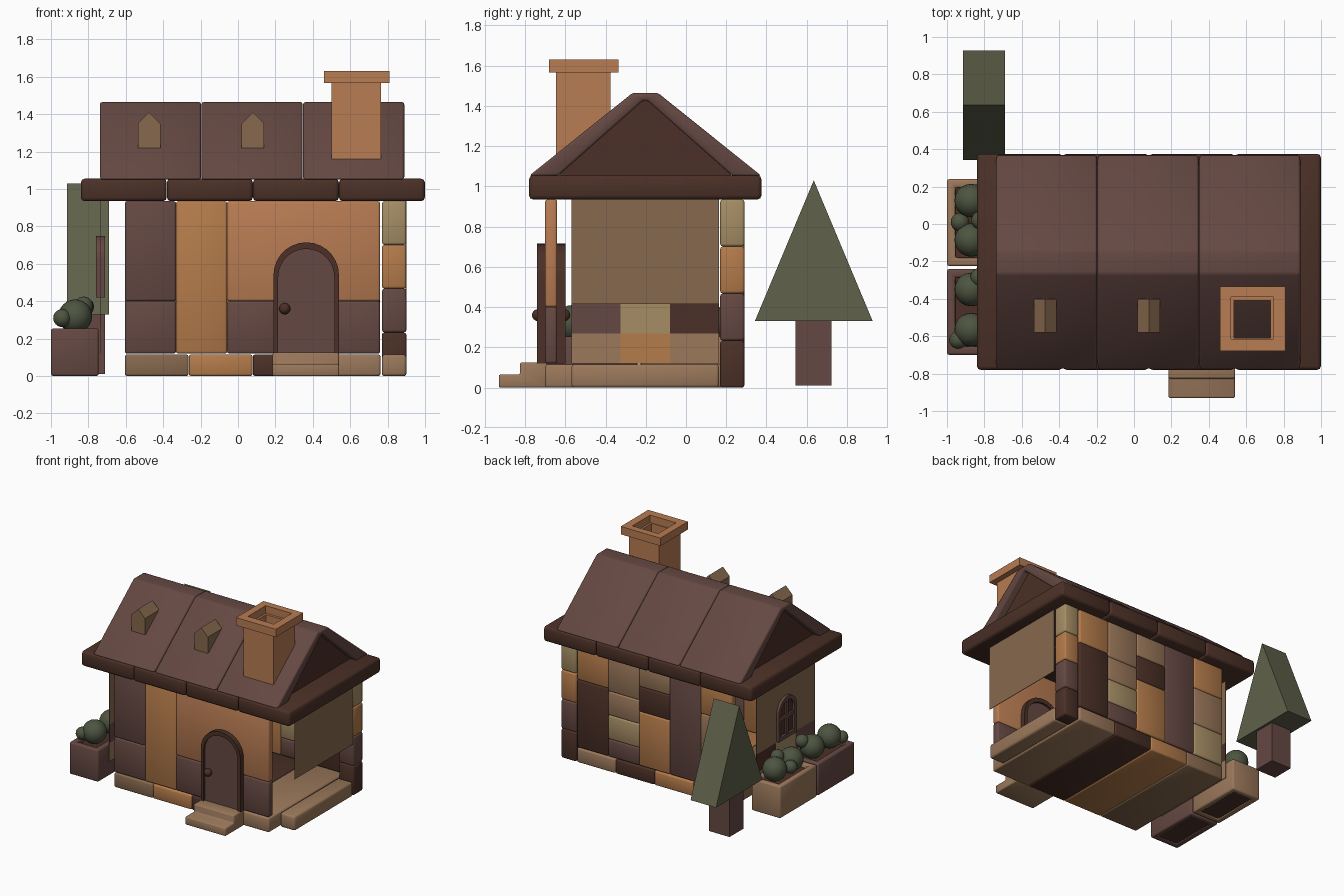
import bpy, bmesh, math

if "Cube" in bpy.data.objects:
    bpy.data.objects.remove(bpy.data.objects["Cube"])

PAL = {"plum": (.13, .065, .055), "dark": (.07, .03, .02), "orange": (.46, .2, .07),
       "clay": (.48, .2, .085), "tan": (.33, .19, .105), "sand": (.38, .27, .13),
       "brown": (.24, .14, .075), "leaf": (.115, .12, .068), "bush": (.075, .09, .052)}
MATS = {}
for n, c in PAL.items():
    MATS[n] = bpy.data.materials.new(n)
    MATS[n].diffuse_color = (*c, 1)


def finish(name, bm, color, bevel=0.0):
    bmesh.ops.recalc_face_normals(bm, faces=bm.faces)
    me = bpy.data.meshes.new(name)
    bm.to_mesh(me)
    bm.free()
    ob = bpy.data.objects.new(name, me)
    bpy.context.collection.objects.link(ob)
    me.materials.append(MATS[color])
    if bevel:
        m = ob.modifiers.new("bevel", "BEVEL")
        m.width, m.segments = bevel, 2
        for p in me.polygons:
            p.use_smooth = True
    return ob


def prism(name, prof, axis, a, b, color, bevel=0.0, hole=None):
    """Extrude a profile along an axis; optional matching inner loop makes a band."""
    bm = bmesh.new()

    def put(p, d):
        return bm.verts.new({"x": (d, p[0], p[1]), "y": (p[0], d, p[1]), "z": (p[0], p[1], d)}[axis])
    n = len(prof)
    rings = [[[put(p, d) for p in loop] for d in (a, b)] for loop in ([prof, hole] if hole else [prof])]
    for lo, hi in rings:
        for i in range(n):
            bm.faces.new((lo[i], lo[(i + 1) % n], hi[(i + 1) % n], hi[i]))
    for s in (0, 1):
        if hole:
            o, h = rings[0][s], rings[1][s]
            for i in range(n):
                bm.faces.new((o[i], o[(i + 1) % n], h[(i + 1) % n], h[i]))
        else:
            bm.faces.new(rings[0][s])
    return finish(name, bm, color, bevel)


def rect(x0, x1, y0, y1):
    return [(x0, y0), (x1, y0), (x1, y1), (x0, y1)]


def box(name, x0, x1, y0, y1, z0, z1, color, bevel=0.0):
    return prism(name, rect(x0, x1, y0, y1), "z", z0, z1, color, bevel)


def arch(c, w, z0, top, n=14):
    """Door-like outline: straight sides and a round head."""
    zc = top - w
    return [(c + w, z0)] + [(c + w * math.cos(math.pi * i / n), zc + w * math.sin(math.pi * i / n))
                            for i in range(n + 1)] + [(c - w, z0)]


def ball(name, x, y, z, r, color):
    bm = bmesh.new()
    bmesh.ops.create_uvsphere(bm, u_segments=20, v_segments=12, radius=r)
    bmesh.ops.translate(bm, verts=bm.verts, vec=(x, y, z))
    ob = finish(name, bm, color)
    for p in ob.data.polygons:
        p.use_smooth = True


# floor slabs, side beam and door steps
for i, c in enumerate(["brown", "orange", "dark", "tan"]):
    x = -.605 + i * .342
    box("floor_slab", x, x + .341, -.70, .29, 0, .115, c, .012)
box("side_beam", .77, .90, -.57, .165, 0, .115, "tan", .015)
prism("door_steps", [(-.93, 0), (-.69, 0), (-.69, .125), (-.825, .125), (-.825, .065), (-.93, .065)],
      "x", .185, .54, "tan", .008)

# front wall blocks: column span, height span
B = [-.605, -.331, -.058, .214, .486, .76]
for a, b, z0, z1, c in [(B[0], B[1], .12, .40, "plum"), (B[0], B[1], .40, .935, "plum"),
                        (B[1], B[2], .12, .935, "orange"), (B[2], B[3], .12, .40, "plum"),
                        (B[3], B[4], .12, .40, "plum"), (B[4], B[5], .12, .40, "plum"),
                        (B[2], B[5], .40, .935, "clay")]:
    box("front_wall_block", a, b, -.70, -.64, z0, z1, c, .012)

# back wall columns, from the right end to the left, listed bottom to top
BACK = [[(.66, "dark"), (.935, "orange")],
        [(.26, "plum"), (.45, "sand"), (.64, "tan"), (.935, "tan")],
        [(.55, "orange"), (.75, "dark"), (.935, "tan")],
        [(.935, "plum")],
        [(.38, "sand"), (.68, "tan"), (.935, "orange")]]
for i, col in enumerate(BACK):
    z = .12
    for top, c in col:
        box("back_wall_block", B[4 - i], B[5 - i], .225, .29, z, top, c, .012)
        z = top

# corner post
for i, c in enumerate(["dark", "plum", "orange", "sand"]):
    box("corner_post_block", .77, .90, .17, .29, i * .234, i * .234 + .233, c, .012)

# thin side walls; the right one is open below
box("right_wall_panel", .896, .90, -.57, .165, .415, .94, "brown")
box("left_wall_panel", -.739, -.735, -.57, .165, .415, .94, "brown")
for r, row in enumerate([["tan", "orange", "tan"], ["plum", "sand", "dark"]]):
    for k, c in enumerate(row):
        y = -.57 + k * .245
        box("left_wall_tile", -.739, -.735, y, y + .245, .12 + r * .148, .268 + r * .148, c)

# door with frame and knobs
prism("door_frame", arch(.365, .175, .12, .715), "y", -.74, -.60, "dark",
      hole=arch(.365, .15, .12, .68))
prism("door", arch(.365, .15, .12, .68), "y", -.725, -.615, "plum")
for y in (-.735, -.605):
    ball("door_knob", .25, y, .36, .03, "dark")

# arched window on the left wall
prism("window_frame", arch(-.2, .115, .42, .75), "x", -.76, -.71, "plum",
      hole=arch(-.2, .085, .45, .72))
prism("window_pane", arch(-.2, .09, .44, .725), "x", -.742, -.732, "dark")
box("window_mullion", -.755, -.715, -.212, -.188, .44, .73, "plum")
box("window_transom", -.755, -.715, -.29, -.11, .575, .6, "plum")

# eaves
for i in range(4):
    x = -.84 + i * .46
    box("eave_slab", x, x + .459, -.78, .375, .935, 1.055, "dark", .02)

# roof shells and recessed gables
outer = [(-.78, 1.052), (-.265, 1.465), (-.14, 1.465), (.375, 1.052)]
inner = [(-.635, 1.052), (-.215, 1.425), (-.19, 1.425), (.23, 1.052)]
for i in range(3):
    x = -.738 + i * .543
    prism("roof_section", outer + inner[::-1], "x", x, x + .541, "plum", .014)
for x in (-.68, .82):
    prism("gable", inner, "x", x, x + .01, "dark")

# chimney following the roof slope
for y, z0 in ((-.645, 1.16), (-.41, 1.30)):
    box("chimney_wall", .50, .765, y, y + .035, z0, 1.57, "clay")
for x in (.50, .73):
    prism("chimney_side", [(-.645, 1.15), (-.375, 1.36), (-.375, 1.57), (-.645, 1.57)],
          "x", x, x + .035, "clay")
prism("chimney_cap", rect(.46, .81, -.68, -.335), "z", 1.567, 1.63, "clay",
      hole=rect(.518, .747, -.615, -.39))

# dormers
for x in (-.475, .08):
    prism("dormer", [(x - .06, 1.22), (x + .06, 1.22), (x + .06, 1.35), (x, 1.41), (x - .06, 1.35)],
          "y", -.58, -.40, "brown")

# planters with soil and bushes
for y0, y1, c in ((-.70, -.24, "plum"), (-.225, .24, "tan")):
    prism("planter", rect(-1, -.745, y0, y1), "z", 0, .255, c, .012,
          hole=rect(-.955, -.79, y0 + .045, y1 - .045))
    box("soil", -.96, -.785, y0 + .04, y1 - .04, .01, .225, "dark")
for x, y, z, r in [(-.87, .125, .32, .09), (-.93, .01, .31, .05), (-.87, -.085, .32, .09),
                   (-.82, .02, .37, .05), (-.87, -.35, .32, .09), (-.825, -.285, .375, .05),
                   (-.87, -.565, .32, .09), (-.94, -.62, .31, .048)]:
    ball("bush", x, y, z, r, "bush")

# tree
prism("tree_crown", [(.342, .33), (.928, .33), (.635, 1.03)], "x", -.915, -.69, "leaf")
box("tree_trunk", -.89, -.71, .545, .722, .01, .33, "plum")

for m in bpy.data.materials:
    if m.users and not m.is_grease_pencil:
        m.use_nodes = True
        m.node_tree.nodes["Principled BSDF"].inputs["Base Color"].default_value = m.diffuse_color
